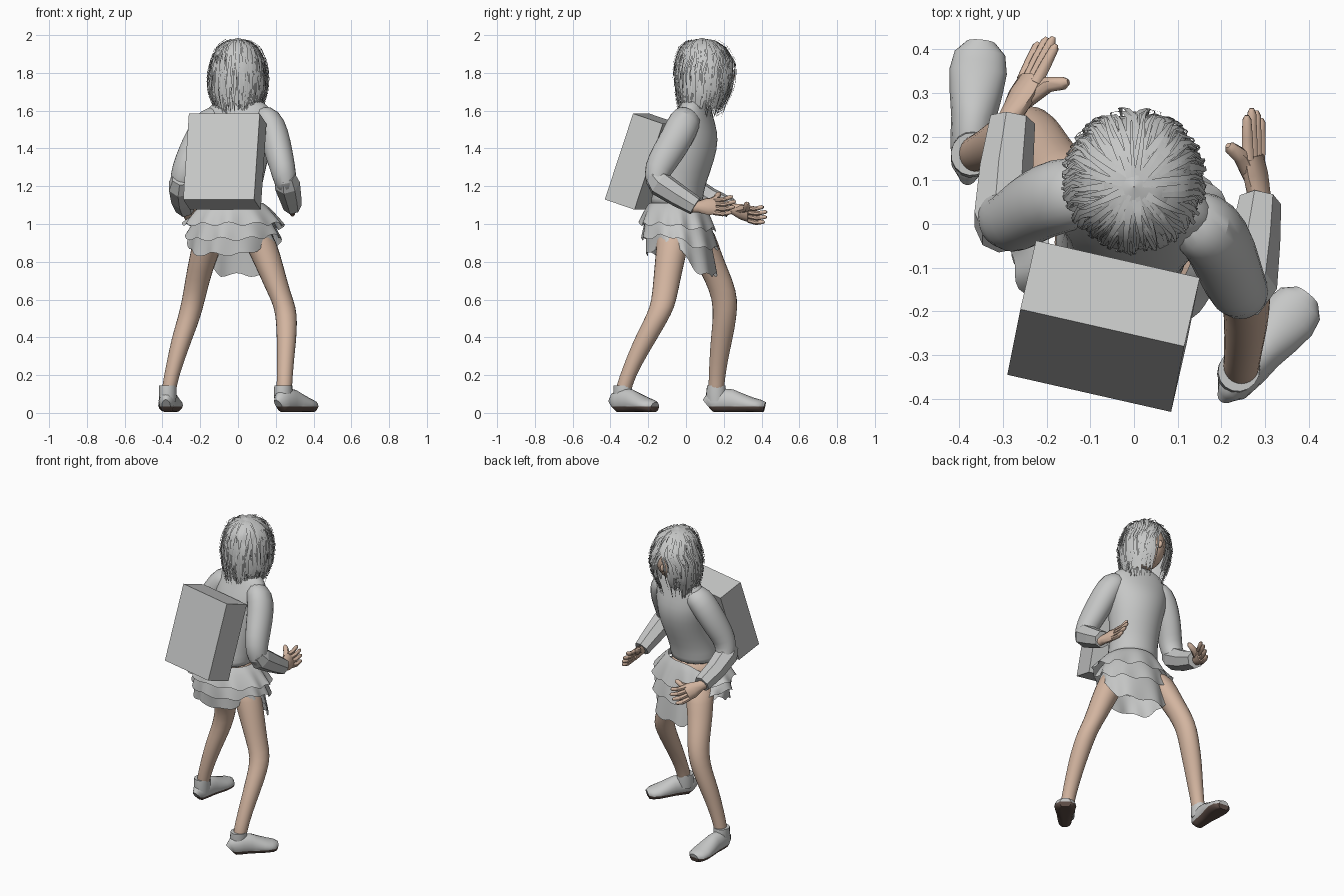
import bpy, bmesh, math, random
from mathutils import Vector

random.seed(4)
cube = bpy.data.objects.get("Cube")
if cube:
    bpy.data.objects.remove(cube, do_unlink=True)


def material(name, rgb):
    m = bpy.data.materials.new(name)
    m.use_nodes = True
    m.diffuse_color = (*rgb, 1)
    m.node_tree.nodes["Principled BSDF"].inputs["Base Color"].default_value = (*rgb, 1)
    return m


GREY = material("light grey cloth", (0.565, 0.572, 0.567))
SKIN = material("skin", (0.65, 0.46, 0.35))
SOLE = material("dark brown sole", (0.11, 0.075, 0.062))


def finish(bm, name, mats, smooth=True, subsurf=0):
    bmesh.ops.recalc_face_normals(bm, faces=bm.faces)
    me = bpy.data.meshes.new(name)
    bm.to_mesh(me)
    bm.free()
    ob = bpy.data.objects.new(name, me)
    bpy.context.collection.objects.link(ob)
    for m in mats:
        me.materials.append(m)
    if smooth:
        bpy.ops.object.select_all(action='DESELECT')
        ob.select_set(True)
        bpy.context.view_layer.objects.active = ob
        bpy.ops.object.shade_smooth_by_angle(angle=math.radians(45))
    if subsurf:
        s = ob.modifiers.new("Smooth", 'SUBSURF')
        s.levels = s.render_levels = subsurf


def add_loft(bm, rings, n=12, ref=(1, 0, 0), normal=None):
    """Closed tube through rings (x, y, z, r_side, r_other), square to the path or to a fixed normal."""
    pts = [Vector(r[:3]) for r in rings]
    loops = []
    for i, r in enumerate(rings):
        t = Vector(normal) if normal else (pts[min(i + 1, len(pts) - 1)] - pts[max(i - 1, 0)])
        t.normalize()
        side = Vector(ref) - t * t.dot(Vector(ref))
        side.normalize()
        up = t.cross(side)
        loops.append([bm.verts.new(pts[i] + side * r[3] * math.cos(a) + up * r[4] * math.sin(a))
                      for a in (2 * math.pi * k / n for k in range(n))])
    for a, b in zip(loops, loops[1:]):
        for k in range(n):
            bm.faces.new((a[k], a[(k + 1) % n], b[(k + 1) % n], b[k]))
    bm.faces.new(loops[0][::-1])
    bm.faces.new(loops[-1])


def loft(name, rings, mat, smooth=True, subsurf=1, **kw):
    bm = bmesh.new()
    add_loft(bm, rings, **kw)
    finish(bm, name, [mat], smooth=smooth, subsurf=subsurf)


def ellipsoid(name, c, r, mat):
    bm = bmesh.new()
    bmesh.ops.create_uvsphere(bm, u_segments=20, v_segments=14, radius=1)
    for v in bm.verts:
        v.co = Vector(c) + Vector(v.co[i] * r[i] for i in range(3))
    finish(bm, name, [mat])


UP = (0, 0, 1)
TWIST = (.97, -.22, 0)

# Torso, twisted a little about the vertical, with bare skin below the shirt
loft("shirt", [(-.03, -.05, 1.085, .16, .143), (-.03, -.05, 1.13, .155, .14), (-.02, -.03, 1.21, .15, .135),
               (0, .01, 1.34, .165, .145), (0, .03, 1.45, .185, .145), (.005, .035, 1.53, .195, .118),
               (.005, .045, 1.6, .185, .085), (.005, .05, 1.645, .14, .07), (.005, .055, 1.67, .07, .055)],
     GREY, n=16, ref=TWIST, normal=UP)
loft("waist", [(-.03, -.05, .95, .15, .12), (-.03, -.05, 1.03, .16, .138), (-.03, -.05, 1.12, .15, .135)],
     SKIN, n=16, ref=TWIST, normal=UP)
loft("neck", [(0, .04, 1.62, .055, .05), (0, .06, 1.69, .052, .053), (0, .09, 1.76, .05, .055)], SKIN)

# Arms: soft upper sleeve, flat-sided forearm cuff
loft("left_upper_sleeve", [(.1, .02, 1.58, .06, .07), (.165, -.005, 1.55, .08, .09), (.193, -.04, 1.47, .082, .09),
                           (.215, -.095, 1.38, .077, .087), (.238, -.15, 1.29, .07, .08),
                           (.252, -.16, 1.22, .062, .065), (.26, -.12, 1.18, .05, .05)], GREY)
loft("left_forearm_cuff", [(.25, -.175, 1.255, .055, .05), (.258, -.14, 1.215, .07, .07),
                           (.275, -.04, 1.15, .06, .062), (.287, .05, 1.095, .05, .052)],
     GREY, n=7, smooth=False, subsurf=0)
loft("right_upper_sleeve", [(-.08, .075, 1.58, .06, .07), (-.15, .07, 1.55, .08, .09), (-.2, .055, 1.47, .08, .09),
                            (-.245, .03, 1.38, .075, .085), (-.283, .0, 1.29, .072, .075),
                            (-.3, .01, 1.21, .066, .065), (-.3, .06, 1.16, .05, .05)], GREY)
loft("right_forearm_cuff", [(-.297, -.03, 1.24, .055, .05), (-.302, .01, 1.2, .07, .07),
                            (-.295, .12, 1.135, .064, .062), (-.28, .235, 1.085, .054, .053)],
     GREY, n=7, smooth=False, subsurf=0)


# Hands: palm, four fingers and a thumb
def hand(name, wrist, knuckle, tip, spread, thumb):
    w, k, t, s = (Vector(v) for v in (wrist, knuckle, tip, spread))
    s.normalize()
    bm = bmesh.new()
    m = w.lerp(k, .55)
    add_loft(bm, [(*(w - (k - w) * .3), .031, .027), (*w, .031, .026), (*m, .048, .026), (*k, .048, .019)],
             n=10, ref=s)
    for i in range(4):
        o = i - 1.5
        reach = (.8, .95, 1, .85)[i]
        a = k + s * o * .024 - (k - w) * .1
        b = k + (t - k) * reach + s * o * .03
        mid = a.lerp(b, .5) - Vector((0, 0, .008))
        add_loft(bm, [(*a, .0145, .0145), (*mid, .0135, .0135), (*a.lerp(b, .9), .011, .011), (*b, .005, .005)],
                 n=8, ref=s)
    th = Vector(thumb)
    j = m.lerp(th, .5) + (k - w) * .1
    add_loft(bm, [(*w.lerp(k, .2), .022, .022), (*j, .02, .02), (*m.lerp(th, .9), .015, .015),
                  (*th, .007, .007)], n=8, ref=s)
    finish(bm, name, [SKIN])


hand("left_hand", (.287, .06, 1.09), (.272, .155, 1.095), (.275, .265, 1.105), (-.35, 0, .9), (.215, .18, 1.165))
hand("right_hand", (-.28, .25, 1.08), (-.235, .335, 1.05), (-.19, .43, 1.05), (.4, -.1, .85), (-.15, .325, 1.11))

# Legs
loft("left_leg", [(.06, -.06, 1.0, .1, .1), (.12, -.07, .9, .09, .088), (.165, -.09, .78, .078, .08),
                  (.215, -.11, .64, .064, .07), (.25, -.125, .56, .06, .068), (.258, -.165, .48, .058, .066),
                  (.257, -.22, .38, .053, .062), (.25, -.285, .25, .045, .048), (.245, -.33, .14, .043, .043),
                  (.245, -.335, .08, .04, .042)], SKIN, normal=UP)
loft("right_leg", [(-.12, .04, 1.0, .1, .1), (-.16, .085, .9, .085, .088), (-.19, .125, .8, .075, .083),
                   (-.215, .175, .7, .068, .077), (-.235, .208, .6, .063, .07), (-.26, .205, .5, .062, .064),
                   (-.295, .19, .4, .058, .061), (-.335, .17, .26, .046, .049), (-.365, .16, .14, .039, .043),
                   (-.368, .16, .08, .04, .042)], SKIN, normal=UP)


# Shoes: a foot from heel to toe, an ankle collar and a dark sole by height
def shoe(name, heel, toe, ankle):
    h, d = Vector(heel), Vector(toe) - Vector(heel)
    side = (d.y, -d.x, 0)
    bm = bmesh.new()
    rings = [(0, .022, .07), (.06, .04, .1), (.25, .048, .12), (.42, .051, .115), (.6, .06, .092),
             (.78, .066, .072), (.92, .058, .06), (1, .034, .048)]
    add_loft(bm, [(h.x + d.x * t, h.y + d.y * t, top / 2 + .004, w, top / 2 + .006) for t, w, top in rings],
             n=16, ref=side)
    bmesh.ops.subdivide_edges(bm, edges=bm.edges, cuts=1, use_grid_fill=True)
    bmesh.ops.bisect_plane(bm, geom=bm.verts[:] + bm.edges[:] + bm.faces[:], plane_co=(0, 0, .034), plane_no=UP)
    for v in bm.verts:
        v.co.z = max(v.co.z, .006)
    for f in bm.faces:
        f.material_index = 1 if f.calc_center_median().z < .0335 else 0
    ax, ay = ankle
    add_loft(bm, [(ax, ay, .06, .044, .05), (ax, ay, .1, .047, .054), (ax, ay, .145, .047, .049)],
             n=16, ref=side, normal=UP)
    finish(bm, name, [GREY, SOLE])


shoe("left_shoe", (.215, -.385, 0), (.395, -.165, 0), (.24, -.335))
shoe("right_shoe", (-.38, .115, 0), (-.35, .415, 0), (-.372, .16))


# Skirt: three flared, wavy tiers, lower in front and lifted where the legs come out
def tier(name, top, hem, z_back, z_side, z_front, waves, amp):
    n, rows = 72, 6
    bm = bmesh.new()
    grid = []
    for j in range(rows + 1):
        t = j / rows
        row = []
        for i in range(n):
            a = 2 * math.pi * i / n
            s = math.sin(a + .35)
            drop = min(1, abs(s) * 1.25) ** 1.3
            hem_z = z_side + ((z_front if s > 0 else z_back) - z_side) * drop
            top_z = top[4] - .06 * max(0, math.cos(a - 2.6)) ** 6
            cx, cy, rx, ry = (p + (q - p) * t ** .8 for p, q in zip(top[:4], hem))
            k = 1 + amp * t * math.sin(waves * a + math.sin(3 * a))
            row.append(bm.verts.new((cx + rx * k * math.cos(a), cy + ry * k * math.sin(a),
                                     top_z + (hem_z - top_z) * t + .01 * t * math.sin(waves * a + 1))))
        grid.append(row)
    for r0, r1 in zip(grid, grid[1:]):
        for i in range(n):
            bm.faces.new((r0[i], r0[(i + 1) % n], r1[(i + 1) % n], r1[i]))
    finish(bm, name, [GREY])


tier("skirt_top_tier", (-.03, -.05, .165, .145, 1.11), (-.025, -.045, .265, .2), 1.0, 1.0, .97, 11, .04)
tier("skirt_middle_tier", (-.03, -.05, .2, .165, 1.03), (-.025, -.035, .25, .2), .92, .94, .87, 10, .04)
tier("skirt_bottom_tier", (-.03, -.05, .205, .165, .97), (-.03, -.025, .235, .185), .84, .91, .73, 9, .04)

# Box backpack, leaning with the back
bm = bmesh.new()
origin = Vector((-.26, -.195, 1.585))
across, down = Vector((.375, -.085, 0)), Vector((-.03, -.15, -.455))
forward = across.cross(down).normalized()
depth = (forward if forward.y > 0 else -forward) * .17
bmesh.ops.create_cube(bm, size=1)
for v in bm.verts:
    v.co = origin + across * (v.co.x + .5) + depth * (v.co.y + .5) + down * (.5 - v.co.z)
finish(bm, "backpack", [GREY], smooth=False)

# Head and face
ellipsoid("head", (0, .105, 1.8), (.105, .138, .14), SKIN)
ellipsoid("nose", (0, .238, 1.775), (.015, .02, .024), SKIN)

# Hair: a shell open at the face, with loose locks over it
PROFILE = [(1.985, .001, .001, .085), (1.965, .065, .075, .085), (1.92, .11, .12, .09), (1.85, .135, .148, .1),
           (1.77, .15, .152, .1), (1.69, .145, .14, .095), (1.63, .13, .122, .085), (1.565, .11, .11, .075)]


def hair_point(a, u, k=1.0):
    f = max(0, min(u, .9999)) * (len(PROFILE) - 1)
    i = int(f)
    z, rx, ry, cy = (p + (q - p) * (f - i) for p, q in zip(PROFILE[i], PROFILE[i + 1]))
    return Vector((rx * k * math.cos(a), cy + ry * k * math.sin(a), z))


def hair_angle(s, u):
    gap = math.radians(14) * max(0, min(1, (u - .4) / .12))
    return math.pi / 2 + gap + s * (2 * math.pi - 2 * gap)


bm = bmesh.new()
cols, rows = 60, 18
ends = [random.uniform(.8, 1) for _ in range(cols + 1)]
grid = [[bm.verts.new(hair_point(hair_angle(i / cols, j / rows * ends[i]), j / rows * ends[i]))
         for i in range(cols + 1)] for j in range(rows + 1)]
for r0, r1 in zip(grid, grid[1:]):
    for i in range(cols):
        bm.faces.new((r0[i], r0[i + 1], r1[i + 1], r1[i]))
finish(bm, "hair_shell", [GREY])

bm = bmesh.new()
for _ in range(420):
    s, u0 = random.random(), random.uniform(.04, .6)
    u1 = min(1, u0 + random.uniform(.35, .65))
    lift, sway = random.uniform(.02, .13), random.uniform(-.15, .15)
    width = random.uniform(.004, .01)
    prev = None
    for j in range(9):
        t = j / 8
        u = u0 + (u1 - u0) * t
        a = hair_angle(s, u) + sway * math.sin(2 * t)
        p = hair_point(a, u, 1.01 + lift * math.sin(2.4 * t))
        p.z += .15 * lift * math.sin(3.1 * t)
        side = Vector((-math.sin(a), math.cos(a), 0)) * width * (1.05 - t)
        pair = (bm.verts.new(p - side), bm.verts.new(p + side))
        if prev:
            bm.faces.new((prev[0], prev[1], pair[1], pair[0]))
        prev = pair
finish(bm, "hair_locks", [GREY])
